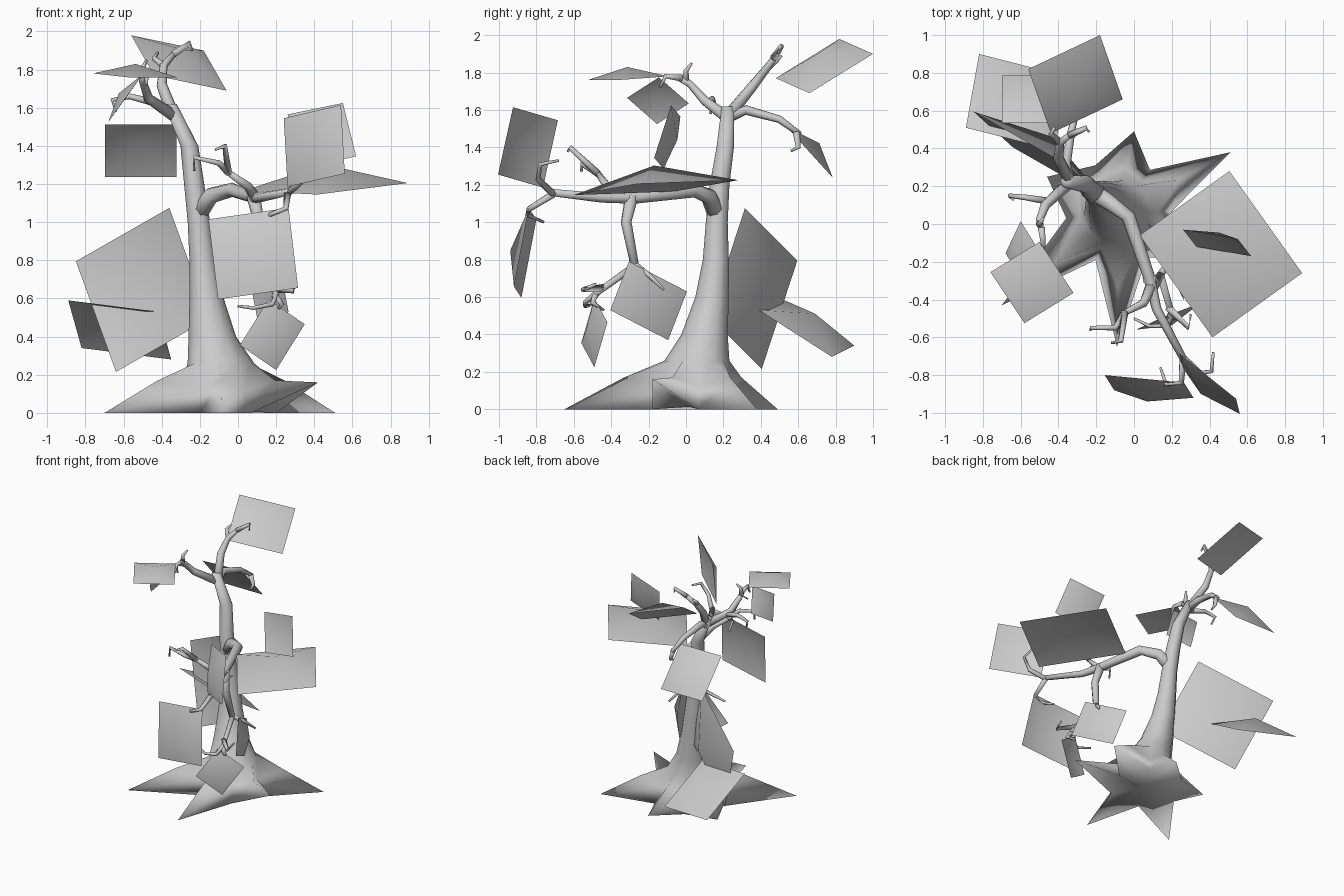
import bpy, bmesh, math
from mathutils import Vector

cube = bpy.data.objects.get("Cube")
if cube:
    bpy.data.objects.remove(cube, do_unlink=True)

GREY = (.6, .6, .6, 1)
grey = bpy.data.materials.new("plain_grey")
grey.use_nodes = True
grey.diffuse_color = GREY
grey.node_tree.nodes["Principled BSDF"].inputs["Base Color"].default_value = GREY


def finish(bm, name):
    for face in bm.faces:
        face.smooth = True
    mesh = bpy.data.meshes.new(name)
    bm.to_mesh(mesh)
    bm.free()
    mesh.materials.append(grey)
    part = bpy.data.objects.new(name, mesh)
    bpy.context.scene.collection.objects.link(part)


def loft(name, rings):
    """Skin a stack of rings and close both ends with a fan."""
    bm = bmesh.new()
    loops = [[bm.verts.new(point) for point in ring] for ring in rings]
    count = len(loops[0])
    for lower, upper in zip(loops, loops[1:]):
        for i in range(count):
            j = (i + 1) % count
            bm.faces.new((lower[i], lower[j], upper[j], upper[i]))
    for end in (loops[0], loops[-1]):
        hub = bm.verts.new(sum((vert.co for vert in end), Vector()) / count)
        for i in range(count):
            bm.faces.new((end[i], end[(i + 1) % count], hub))
    bmesh.ops.recalc_face_normals(bm, faces=bm.faces)
    finish(bm, name)


def branch(name, start_radius, end_radius, *path, sides=8):
    """Tapered tube along a bent path, its side axis carried from ring to ring."""
    points = [Vector(point) for point in path]
    last = len(points) - 1
    side = Vector((.3, .5, .8))
    rings = []
    for i, point in enumerate(points):
        ahead = points[min(i + 1, last)] - points[max(i - 1, 0)]
        ahead.normalize()
        side = (side - ahead * side.dot(ahead)).normalized()
        across = ahead.cross(side)
        radius = start_radius + (end_radius - start_radius) * i / last
        turns = [math.tau * k / sides for k in range(sides)]
        rings.append([point + (side * math.cos(t) + across * math.sin(t)) * radius
                      for t in turns])
    loft(name, rings)


def twig(name, *path):
    """Thin branch that runs out to a point."""
    branch(name, .02, .007, *path)


def leaf(name, centre, width, height, flip=False):
    """Straight-edged sheet spanned by two edge vectors, its middle raised to a low peak."""
    centre, width, height = Vector(centre), Vector(width), Vector(height)
    normal = width.cross(height).normalized()
    if (normal.z < 0) != flip:
        normal.negate()
    lift = (width.length + height.length) * .095
    bm = bmesh.new()
    peak = bm.verts.new(centre + normal * lift)
    rim = [bm.verts.new(centre + (width * u + height * v) / 2)
           for u, v in ((-1, -1), (1, -1), (1, 1), (-1, 1))]
    for i, corner in enumerate(rim):
        bm.faces.new((rim[i - 1], corner, peak))
    finish(bm, name)


# Trunk with star-shaped roots: valleys lie halfway between neighbouring tips
base = Vector((-.08, .06, 0))
tips = [Vector(tip) - base for tip in (
    (.42, -.18, .16), (.51, .38, 0), (0, .49, 0),
    (-.46, .25, 0), (-.7, -.43, 0), (-.09, -.65, 0))]
outer, ridge, directions = [], [], []
for tip, following in zip(tips, tips[1:] + tips[:1]):
    out = tip.to_2d().normalized()
    between = (out + following.to_2d().normalized()).normalized()
    directions += [out.to_3d(), between.to_3d()]
    crest = tip.to_2d().to_3d() * .55
    valley = between.to_3d() * .28
    outer += [base + tip, base + valley]
    ridge += [base + crest + Vector((0, 0, .17)), base + valley * .75 + Vector((0, 0, .12))]
rings = [outer, ridge]
for radius, *centre in (
        (.175, -.09, .06, .26), (.125, -.135, .1, .4), (.09, -.165, .14, .6),
        (.07, -.185, .16, .8), (.059, -.205, .165, 1), (.053, -.23, .18, 1.2),
        (.047, -.255, .21, 1.4), (.034, -.355, .225, 1.62)):
    rings.append([Vector(centre) + out * radius for out in directions])
loft("trunk_and_roots", rings)

# Crown branches and their hooked twigs
branch("crown_back_branch", .034, .015,
       (-.34, .22, 1.56), (-.4, .35, 1.72), (-.39, .43, 1.82), (-.33, .48, 1.89))
twig("crown_back_hook", (-.34, .47, 1.88), (-.25, .51, 1.94), (-.24, .49, 1.9))
twig("crown_back_twig", (-.39, .43, 1.82), (-.44, .48, 1.86), (-.42, .51, 1.89))
branch("crown_front_branch", .032, .014,
       (-.34, .22, 1.56), (-.47, .1, 1.65), (-.5, .02, 1.74), (-.49, -.04, 1.77))
twig("crown_front_hook", (-.49, -.02, 1.77), (-.48, -.11, 1.78), (-.48, -.14, 1.72))
twig("crown_front_twig", (-.5, 0, 1.75), (-.5, 0, 1.81), (-.48, .03, 1.85))
twig("crown_side_branch",
     (-.45, .12, 1.63), (-.57, .14, 1.66), (-.66, .15, 1.64), (-.64, .13, 1.58))
branch("crown_rear_branch", .032, .014,
       (-.34, .22, 1.56), (-.36, .32, 1.6), (-.33, .5, 1.55), (-.3, .61, 1.47))
twig("crown_rear_hook", (-.3, .59, 1.48), (-.28, .6, 1.4), (-.28, .56, 1.38))

# Long front limb with two end hooks
branch("front_limb", .05, .019,
       (-.21, .165, 1.04), (-.14, .12, 1.14), (-.03, .04, 1.17),
       (.08, -.28, 1.13), (.12, -.45, 1.13), (.27, -.73, 1.16))
twig("front_limb_upper_hook",
     (.26, -.71, 1.15), (.35, -.79, 1.23), (.41, -.78, 1.31), (.42, -.68, 1.33))
twig("front_limb_lower_hook",
     (.26, -.71, 1.15), (.25, -.84, 1.07), (.17, -.85, 1.04), (.14, -.76, 1))

# Hanging limb with its claws
branch("hanging_limb", .036, .022, (.08, -.29, 1.14), (.11, -.32, 1), (.14, -.27, .75))
twig("hanging_front_twig",
     (.14, -.27, .77), (.2, -.48, .62), (.18, -.54, .57), (.08, -.54, .55), (0, -.5, .56))
twig("hanging_side_twig", (.18, -.44, .65), (.29, -.55, .64), (.3, -.48, .67))
twig("hanging_lower_twig", (.19, -.48, .62), (.23, -.5, .57), (.2, -.44, .53))
twig("hanging_back_twig", (.14, -.27, .77), (.19, -.19, .71), (.24, -.12, .64))

# Rising limb with its claws
branch("rising_limb", .03, .016, (.09, -.33, 1.13), (.05, -.42, 1.19), (-.05, -.47, 1.26))
twig("rising_limb_hook",
     (-.05, -.47, 1.26), (-.1, -.55, 1.31), (-.23, -.55, 1.34), (-.23, -.56, 1.27))
twig("rising_limb_twig", (-.05, -.47, 1.26), (-.07, -.62, 1.4), (-.12, -.63, 1.38))

# Leaf sheets: centre, then the two edge vectors
leaf("crown_top_leaf", (-.31, .74, 1.835), (.38, .18, -.08), (.12, -.34, -.21))
leaf("crown_front_leaf", (-.54, -.31, 1.77), (.26, .16, 0), (.18, -.27, -.02))
leaf("crown_side_leaf", (-.59, -.15, 1.65), (.08, .17, .11), (-.1, .16, -.14))
leaf("crown_rear_leaf", (-.51, .66, 1.375), (.375, 0, 0), (0, .25, -.275))
leaf("broad_flat_leaf", (.46, -.16, 1.185), (.475, .34, .06), (.385, -.54, -.02))
leaf("upright_leaf", (.44, -.1, 1.455), (.29, -.05, .06), (.07, -.09, -.28), flip=True)
leaf("front_upper_leaf", (.4, -.845, 1.4), (.3, -.24, .07), (.02, -.08, -.36))
leaf("front_lower_leaf", (.08, -.86, .835), (.42, -.04, .06), (.05, -.08, -.42))
leaf("hanging_front_leaf", (.18, -.49, .41), (.19, .07, -.13), (-.15, -.07, -.24))
leaf("hanging_side_leaf", (.17, -.2, .58), (-.05, .1, .26), (-.14, .31, -.16))
leaf("back_large_leaf", (-.5, .36, .645), (.49, -.28, .28), (.21, -.19, -.58), flip=True)
leaf("back_low_leaf", (-.62, .645, .435), (.47, -.12, -.06), (.07, .39, -.25))
